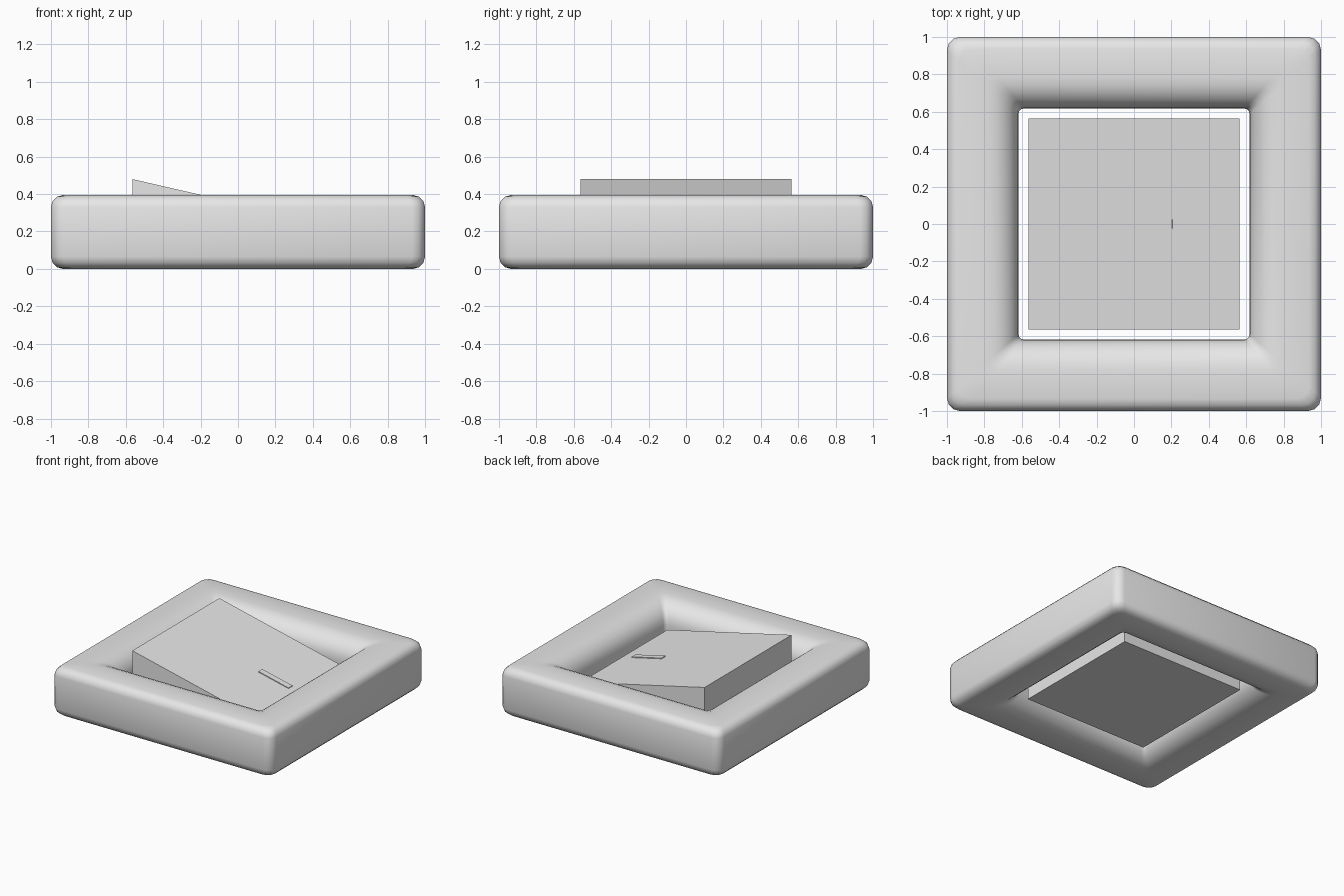
import bpy, bmesh
from math import sin, cos, pi, atan2, hypot

cube = bpy.data.objects.get("Cube")
if cube:
    bpy.data.objects.remove(cube, do_unlink=True)

grey = bpy.data.materials.new("light_grey")
grey.use_nodes = True
colour = (0.8, 0.8, 0.8, 1)
grey.diffuse_color = colour
grey.node_tree.nodes["Principled BSDF"].inputs["Base Color"].default_value = colour


def make_object(name, bm, smooth=False):
    bmesh.ops.recalc_face_normals(bm, faces=bm.faces)
    for f in bm.faces:
        f.smooth = smooth
    mesh = bpy.data.meshes.new(name)
    bm.to_mesh(mesh)
    bm.free()
    mesh.materials.append(grey)
    obj = bpy.data.objects.new(name, mesh)
    bpy.context.collection.objects.link(obj)
    return obj


def arc(cx, cz, r, start, steps):
    """Quarter circle, counter-clockwise from the start angle."""
    return [(cx + r * cos(start + pi / 2 * i / steps),
             cz + r * sin(start + pi / 2 * i / steps)) for i in range(steps + 1)]


def rounded_square(half, r, steps=3):
    pts = []
    for k, (sx, sy) in enumerate([(1, 1), (-1, 1), (-1, -1), (1, -1)]):
        pts += arc(sx * (half - r), sy * (half - r), r, k * pi / 2, steps)
    return pts


# Frame: cross-section tight on the outside, broadly rounded towards the hole
OUTER, HOLE, HEIGHT = 1.0, 0.618, 0.395
r_out, r_in = 0.065, 0.165
profile = (arc(OUTER - r_out, r_out, r_out, -pi / 2, 3)
           + arc(OUTER - r_out, HEIGHT - r_out, r_out, 0, 3)
           + arc(HOLE + r_in, HEIGHT - r_in, r_in, pi / 2, 6)
           + arc(HOLE + r_in, r_in, r_in, pi, 6))

bm = bmesh.new()
rings = []
for half, z in profile:
    t = (half - HOLE) / (OUTER - HOLE)
    corner = 0.03 + 0.04 * t
    rings.append([bm.verts.new((x, y, z)) for x, y in rounded_square(half, corner)])
for a, b in zip(rings, rings[1:] + rings[:1]):
    n = len(a)
    for i in range(n):
        j = (i + 1) % n
        bm.faces.new((a[i], a[j], b[j], b[i]))
make_object("frame", bm, smooth=True)

# Rocker: wedge sloping down towards +x
W, BASE, HIGH, LOW = 0.565, 0.045, 0.48, 0.22
bm = bmesh.new()
side = [(-W, BASE), (W, BASE), (W, LOW), (-W, HIGH)]
face = bm.faces.new([bm.verts.new((x, -W, z)) for x, z in side])
ext = bmesh.ops.extrude_face_region(bm, geom=[face])
new_verts = [v for v in ext["geom"] if isinstance(v, bmesh.types.BMVert)]
bmesh.ops.translate(bm, verts=new_verts, vec=(0, 2 * W, 0))
make_object("rocker", bm)

# Marker bar lying on the low half of the slope
slope = atan2(HIGH - LOW, 2 * W)
bm = bmesh.new()
bmesh.ops.create_cube(bm, size=1)
bmesh.ops.scale(bm, verts=bm.verts, vec=(0.28, 0.05, 0.009))
bar = make_object("marker_bar", bm)
bar_x = 0.34
bar.location = (bar_x, 0, (HIGH + LOW) / 2 - bar_x * (HIGH - LOW) / (2 * W) + 0.002)
bar.rotation_euler = (0, slope, 0)
